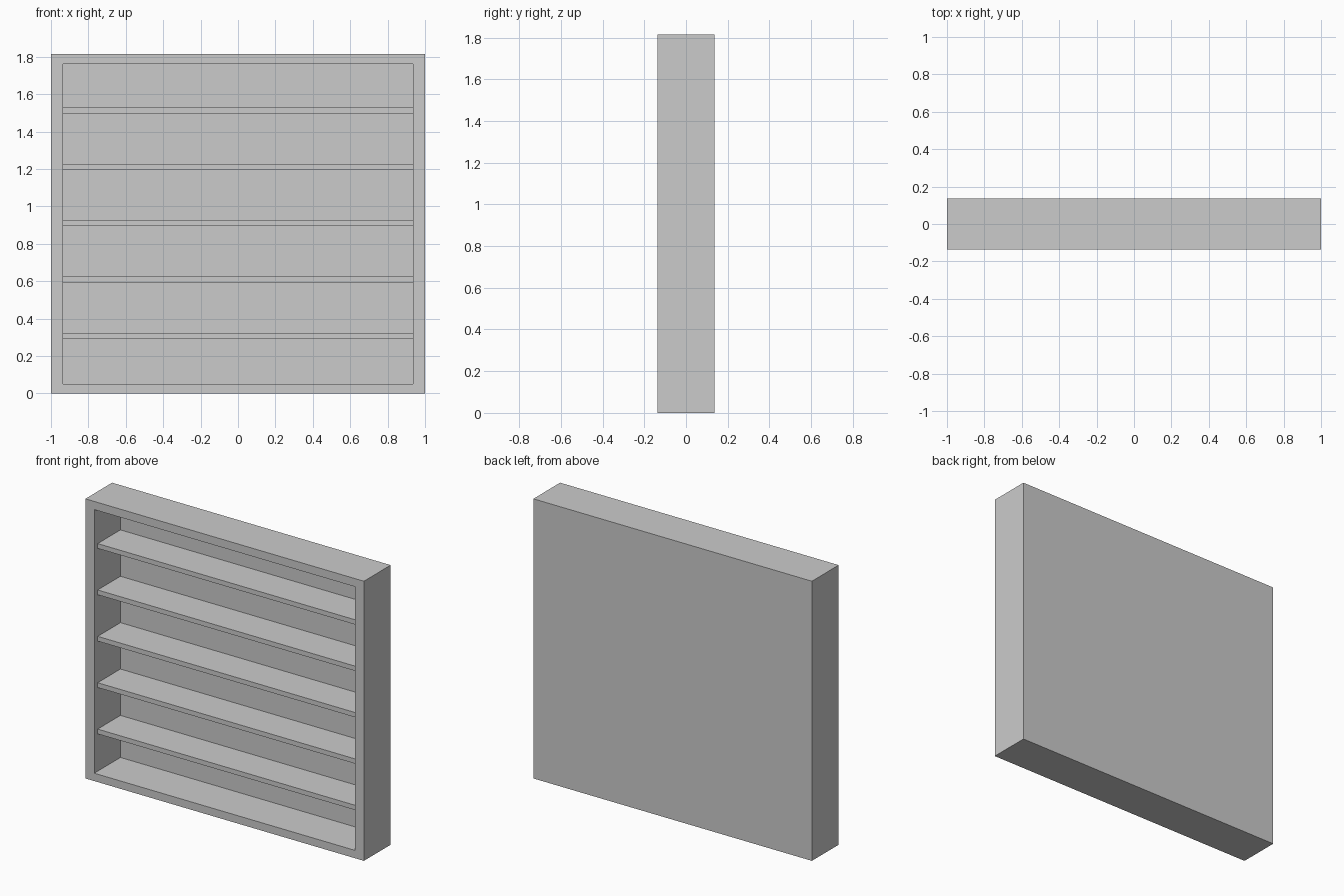
import bpy, bmesh

if "Cube" in bpy.data.objects:
    bpy.data.objects.remove(bpy.data.objects["Cube"])

W, H, D = 1.0, 1.815, 0.137            # half width, height, half depth
IN_X, IN_LO, IN_HI = 0.936, 0.051, 1.762
BACK_Y = D - 0.006                     # inner face of the thin back


def finish(bm, name):
    bmesh.ops.recalc_face_normals(bm, faces=bm.faces)
    mesh = bpy.data.meshes.new(name)
    bm.to_mesh(mesh)
    bm.free()
    obj = bpy.data.objects.new(name, mesh)
    bpy.context.collection.objects.link(obj)
    return obj


def box_bmesh(x0, x1, y0, y1, z0, z1):
    bm = bmesh.new()
    bmesh.ops.create_cube(bm, size=1)
    for v in bm.verts:
        v.co = (x1 if v.co.x > 0 else x0,
                y1 if v.co.y > 0 else y0,
                z1 if v.co.z > 0 else z0)
    return bm


# Carcass: a solid block whose front is inset and pushed back to the rear panel
bm = box_bmesh(-W, W, -D, D, 0, H)
bm.normal_update()
front = min(bm.faces, key=lambda f: f.calc_center_median().y)
bmesh.ops.inset_region(bm, faces=[front], thickness=0.05)
for v in front.verts:
    v.co.x = IN_X if v.co.x > 0 else -IN_X
    v.co.z = IN_HI if v.co.z > H / 2 else IN_LO
pushed = bmesh.ops.extrude_discrete_faces(bm, faces=[front])["faces"][0]
for v in pushed.verts:
    v.co.y = BACK_Y
finish(bm, "cabinet_carcass")

# Five evenly spaced shelves, set slightly behind the front edge
for i in range(5):
    z = 0.293 + i * 0.301
    finish(box_bmesh(-IN_X, IN_X, -0.102, BACK_Y, z, z + 0.031), f"shelf_{i + 1}")
